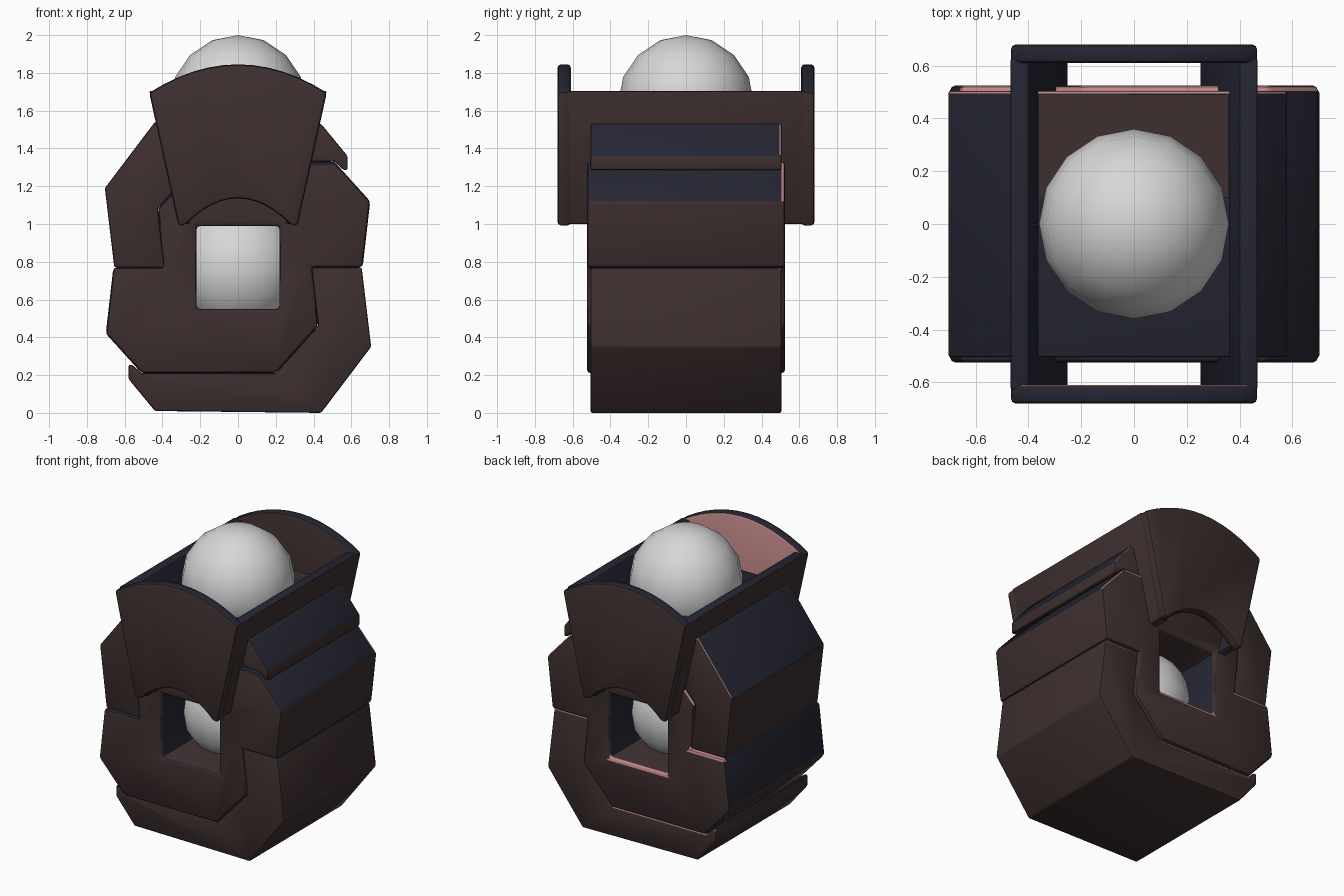
import bpy, bmesh
from mathutils import Vector

cube = bpy.data.objects.get("Cube")
if cube:
    bpy.data.objects.remove(cube, do_unlink=True)


def material(name, rgb):
    mat = bpy.data.materials.new(name)
    mat.use_nodes = True
    mat.diffuse_color = (*rgb, 1)
    mat.node_tree.nodes["Principled BSDF"].inputs["Base Color"].default_value = (*rgb, 1)
    return mat


BROWN = material("dark brown", (0.048, 0.028, 0.028))
NAVY = material("dark navy", (0.018, 0.019, 0.032))
PINK = material("dusty pink", (0.52, 0.24, 0.24))
WHITE = material("pale grey", (0.68, 0.68, 0.68))
SHELL = [BROWN, NAVY, PINK]


def prism(name, outline, y0, y1, mats=SHELL):
    """Extrude an x-z outline from y0 to y1."""
    bm = bmesh.new()
    face = bm.faces.new([bm.verts.new((x, y0, z)) for x, z in outline])
    new = bmesh.ops.extrude_face_region(bm, geom=[face])["geom"]
    bmesh.ops.translate(bm, vec=(0, y1 - y0, 0),
                        verts=[v for v in new if isinstance(v, bmesh.types.BMVert)])
    bmesh.ops.recalc_face_normals(bm, faces=bm.faces)
    mesh = bpy.data.meshes.new(name)
    bm.to_mesh(mesh)
    bm.free()
    for mat in mats:
        mesh.materials.append(mat)
    obj = bpy.data.objects.new(name, mesh)
    bpy.context.collection.objects.link(obj)
    return obj


def smooth(obj):
    bpy.ops.object.select_all(action='DESELECT')
    obj.select_set(True)
    bpy.context.view_layer.objects.active = obj
    bpy.ops.object.shade_smooth_by_angle(angle=0.6)


def finish(obj, rule, width=0.02, cutter=None):
    """Cut, round the edges, then colour the faces by a rule."""
    if cutter:
        cut = obj.modifiers.new("cut", 'BOOLEAN')
        cut.operation, cut.solver, cut.object = 'DIFFERENCE', 'EXACT', cutter
    bev = obj.modifiers.new("round", 'BEVEL')
    bev.width, bev.segments = width, 2
    bev.limit_method, bev.angle_limit = 'ANGLE', 0.4
    graph = bpy.context.evaluated_depsgraph_get()
    mesh = bpy.data.meshes.new_from_object(obj.evaluated_get(graph))
    obj.modifiers.clear()
    obj.data = mesh
    for p in mesh.polygons:
        p.material_index = rule(p.normal, p.center)
    smooth(obj)


def body_rule(n, c):
    if n.y > 0.3 and n.z > 0.3:
        return 2                      # upper rear edges
    in_window = abs(c.x) < 0.23 and 0.54 < c.z < 1.0 and abs(n.y) < 0.3
    if in_window:
        return 1 if abs(n.x) > 0.7 else 0
    if n.z > 0.4 or (n.x < -0.9 and n.z > 0.05):
        return 1
    return 0


def hopper_rule(n, c):
    if n.y > 0.9 and -0.64 < c.y < -0.55:
        return 2                      # inside of the front panel
    inward = n.x * c.x < 0 and abs(n.x) > 0.7
    return 1 if n.z > 0.4 or inward else 0


def half_turn(outline):
    """Rotate an outline half a turn around the window centre."""
    return [(-x, 1.54 - z) for x, z in outline]


# Interlocking body: a central S shape between two matching hooked shells
half_s = [(-0.39, 0.77), (-0.66, 0.77), (-0.70, 0.42), (-0.51, 0.21),
          (0.20, 0.21), (0.425, 0.46)]
hook = [(-0.58, 0.21), (-0.58, 0.18), (-0.44, 0.01), (0.44, 0.0), (0.705, 0.35),
        (0.655, 0.77), (0.39, 0.77), (0.425, 0.46), (0.20, 0.21), (-0.51, 0.21),
        (-0.56, 0.255), (-0.58, 0.255)]
window = prism("window_cutter", [(-0.22, 0.55), (0.22, 0.55), (0.22, 0.99), (-0.22, 0.99)],
               -0.8, 0.8)
window.hide_render = True
finish(prism("central_body", half_s + half_turn(half_s), -0.525, 0.525), body_rule,
       cutter=window)
finish(prism("lower_shell", hook, -0.505, 0.505), body_rule)
finish(prism("upper_shell", half_turn(hook), -0.505, 0.505), body_rule)
bpy.data.objects.remove(window, do_unlink=True)

# Hopper: arched fan panels at the front and back, slanted walls at the sides
STEPS = 12
top = [(0.47 * t, 1.845 - 0.15 * t * t) for t in (1 - 2 * i / STEPS for i in range(STEPS + 1))]
arch = [(0.28 * t, 1.135 - 0.14 * t * t) for t in (2 * i / STEPS - 1 for i in range(STEPS + 1))]
fan = top + [(-0.315, 0.99)] + arch + [(0.315, 0.99)]
finish(prism("front_panel", fan, -0.68, -0.61), hopper_rule)
finish(prism("back_panel", fan, 0.61, 0.68), hopper_rule)
wall = [(0.47, 1.705), (0.40, 1.705), (0.25, 1.0), (0.31, 1.0)]
for side, sign in (("left", 1), ("right", -1)):
    finish(prism(side + "_wall", [(sign * x, z) for x, z in wall], -0.63, 0.63),
           hopper_rule, width=0.01)

# Brown rear half of the hopper floor
prism("floor_plate", [(-0.36, 1.535), (0.36, 1.535), (0.36, 1.541), (-0.36, 1.541)],
      0.1, 0.49, [BROWN])

# Balls: one resting in the hopper, one behind the window
for name, z in (("hopper_ball", 1.64), ("window_ball", 0.77)):
    bpy.ops.mesh.primitive_uv_sphere_add(segments=16, ring_count=8, radius=0.36,
                                         location=Vector((0, 0, z)))
    ball = bpy.context.object
    ball.name = name
    ball.data.materials.append(WHITE)
    bpy.ops.object.shade_smooth()
